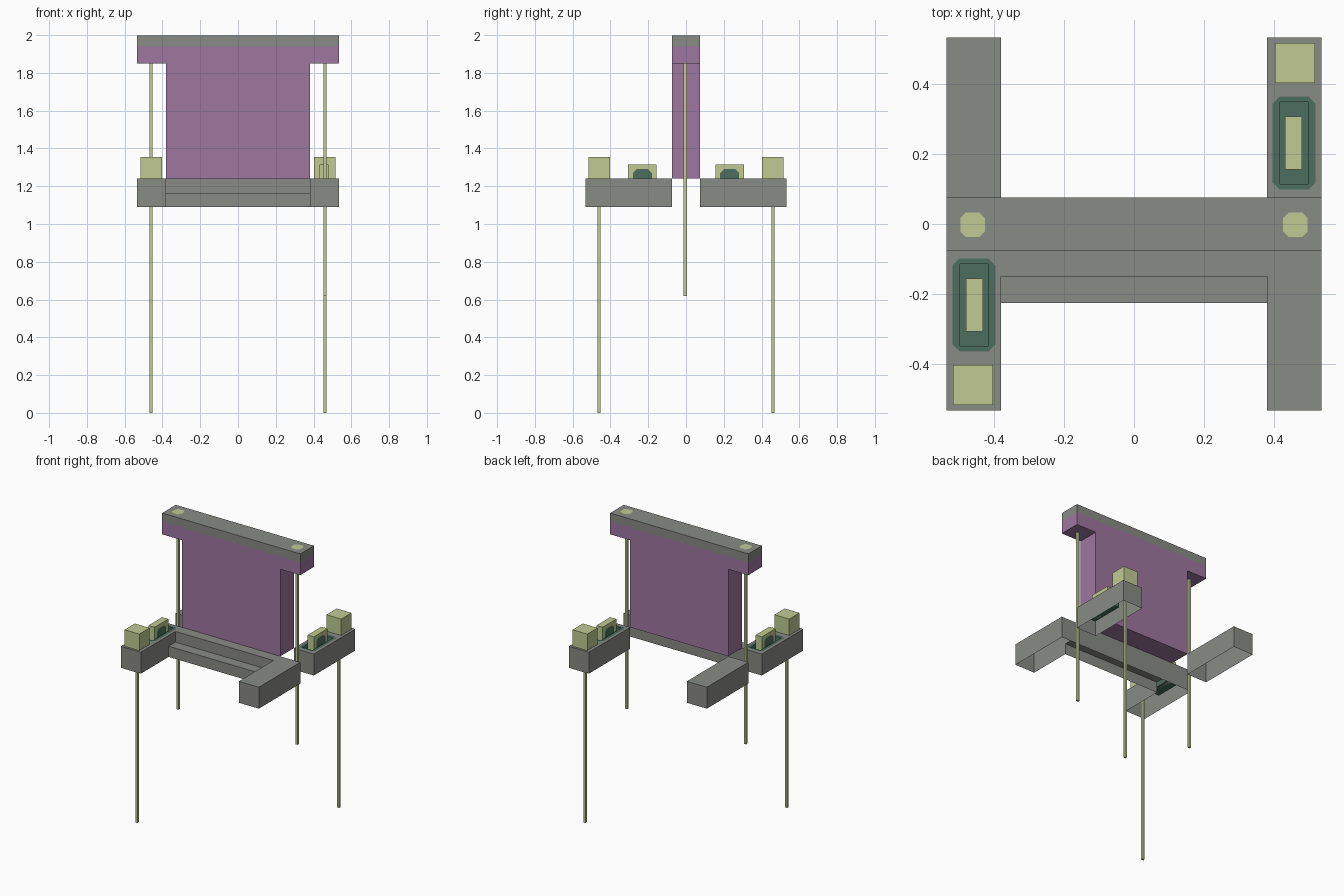
import bpy, bmesh, math
from mathutils import Vector

cube = bpy.data.objects.get("Cube")
if cube:
    bpy.data.objects.remove(cube, do_unlink=True)


def material(name, rgb):
    lin = [((c / 255 + 0.055) / 1.055) ** 2.4 for c in rgb] + [1.0]
    m = bpy.data.materials.new(name)
    m.use_nodes = True
    m.diffuse_color = lin
    node = next(n for n in m.node_tree.nodes if n.type == "BSDF_PRINCIPLED")
    node.inputs["Base Color"].default_value = lin
    node.inputs["Roughness"].default_value = 0.8
    return m


GREY = material("warm grey", (137, 139, 133))
PURPLE = material("dusty purple", (159, 119, 160))
LIME = material("pale lime", (193, 203, 147))
GREEN = material("dark green", (76, 111, 97))


def finish(bm, name, mat, flip=False):
    bmesh.ops.remove_doubles(bm, verts=bm.verts[:], dist=0.0001)
    bmesh.ops.recalc_face_normals(bm, faces=bm.faces[:])
    if flip:
        bmesh.ops.reverse_faces(bm, faces=bm.faces[:])
    me = bpy.data.meshes.new(name)
    bm.to_mesh(me)
    bm.free()
    me.materials.append(mat)
    ob = bpy.data.objects.new(name, me)
    bpy.context.scene.collection.objects.link(ob)
    return ob


def box(name, mat, lo, hi):
    bm = bmesh.new()
    bmesh.ops.create_cube(bm, size=1)
    lo, hi = Vector(lo), Vector(hi)
    for v in bm.verts:
        v.co = (lo + hi) / 2 + v.co * (hi - lo)
    return finish(bm, name, mat)


def sheet(bm, z, *loops):
    """Flat horizontal face bounded by an outline and optional holes."""
    edges = []
    for loop in loops:
        vs = [bm.verts.new((x, y, z)) for x, y in loop]
        edges += [bm.edges.new((a, b)) for a, b in zip(vs, vs[1:] + vs[:1])]
    bmesh.ops.triangle_fill(bm, edges=edges, use_beauty=True, normal=(0, 0, 1))


def ribbon(bm, path, z0, z1):
    """Vertical walls along a path."""
    for (ax, ay), (bx, by) in zip(path, path[1:]):
        bm.faces.new([bm.verts.new(p) for p in
                      ((ax, ay, z0), (bx, by, z0), (bx, by, z1), (ax, ay, z1))])


def rect(cx, cy, hx, hy):
    return [(cx - hx, cy - hy), (cx + hx, cy - hy), (cx + hx, cy + hy), (cx - hx, cy + hy)]


def cut_rect(cx, cy, hx, hy, c):
    """Rectangle with chamfered corners."""
    return [(cx + sx * (hx - dx), cy + sy * (hy - dy)) for sx, sy, dx, dy in (
        (-1, -1, 0, c), (-1, -1, c, 0), (1, -1, c, 0), (1, -1, 0, c),
        (1, 1, 0, c), (1, 1, c, 0), (-1, 1, c, 0), (-1, 1, 0, c))]


W, IN, END, GAP = 0.535, 0.38, 0.533, 0.075   # outer, inner, arm end, centre gap
LOW, MID, TOP = 1.09, 1.165, 1.24             # frame heights
AX, AY = 0.457, 0.231                         # tray centre


def tray_outline(s):
    return rect(s * AX, s * AY, 0.04, 0.117)


# Upright panel and its overhanging cap
box("panel", PURPLE, (-IN, -GAP, TOP), (IN, GAP, 1.85))
box("cap_lower", PURPLE, (-W, -GAP, 1.85), (W, GAP, 1.94))
box("cap_upper", GREY, (-W, -GAP, 1.94), (W, GAP, 1.999))

# Front frame: two hollow arms joined by a stepped bar, open underneath
step, riser = -0.225, -0.15
bm = bmesh.new()
sheet(bm, TOP, [(-W, -END), (-IN, -END), (-IN, step), (-IN, riser), (IN, riser), (IN, step),
                (IN, -END), (W, -END), (W, -GAP), (-W, -GAP)], tray_outline(-1))
ribbon(bm, [(-IN, step), (-IN, -END), (-W, -END), (-W, -GAP),
            (W, -GAP), (W, -END), (IN, -END), (IN, step)], LOW, TOP)
ribbon(bm, [(-IN, step), (-IN, riser), (IN, riser), (IN, step)], MID, TOP)
ribbon(bm, [(-IN, step), (IN, step)], LOW, MID)
sheet(bm, MID, [(-IN, step), (IN, step), (IN, riser), (-IN, riser)])
finish(bm, "front_frame", GREY)

# Back arms, also hollow and open underneath
for s, side in ((1, "left"), (-1, "right")):
    outline = rect(s * (W + IN) / 2, (END + GAP) / 2, (W - IN) / 2, (END - GAP) / 2)
    bm = bmesh.new()
    sheet(bm, TOP, outline, *([tray_outline(1)] if s > 0 else []))
    ribbon(bm, outline + outline[:1], LOW, TOP)
    finish(bm, f"back_arm_{side}", GREY)

for s, side in ((1, "back_left"), (-1, "front_right")):
    # Sunken tray with a painted surround
    hole = tray_outline(s)
    bm = bmesh.new()
    ribbon(bm, hole + hole[:1], MID, TOP)
    sheet(bm, MID, hole)
    finish(bm, f"tray_{side}", GREEN, flip=True)
    bm = bmesh.new()
    sheet(bm, TOP + 0.002, cut_rect(s * AX, s * AY, 0.061, 0.133, 0.02), hole)
    surround = finish(bm, f"tray_surround_{side}", GREEN)
    if surround.data.polygons[0].normal.z < 0:
        surround.data.flip_normals()

    # Block standing in the tray, with a round spot on both broad sides
    cx, cy = s * 0.455, s * AY
    box(f"tray_block_{side}", LIME, (cx - 0.024, cy - 0.076, MID), (cx + 0.024, cy + 0.076, 1.315))
    bm = bmesh.new()
    for d in (-0.0255, 0.0255):
        ring = [bm.verts.new((cx + d, cy + y, TOP + z)) for y, z in cut_rect(0, 0, 0.05, 0.05, 0.02)]
        bm.faces.new(ring if d > 0 else ring[::-1])
    spots = finish(bm, f"block_spots_{side}", GREEN)
    for p in spots.data.polygons:
        if p.normal.x * (p.center.x - cx) < 0:
            p.flip()

    # Cube at the arm end and the long leg below it
    ex = s * 0.46
    box(f"end_cube_{side}", LIME, (ex - 0.057, ex - 0.057, TOP), (ex + 0.057, ex + 0.057, 1.355))
    box(f"long_leg_{side}", LIME, (ex - 0.008, ex - 0.008, 0), (ex + 0.008, ex + 0.008, TOP - 0.002))

# Thin rods hanging from the cap, with their round heads on top
for s, side in ((1, "left"), (-1, "right")):
    rx = s * 0.461
    box(f"rod_{side}", LIME, (rx - 0.008, -0.012, 0.62), (rx + 0.008, 0.004, 1.86))
    bm = bmesh.new()
    sheet(bm, 2.0, cut_rect(rx, -0.002, 0.035, 0.035, 0.016))
    head = finish(bm, f"rod_head_{side}", LIME)
    if head.data.polygons[0].normal.z < 0:
        head.data.flip_normals()
